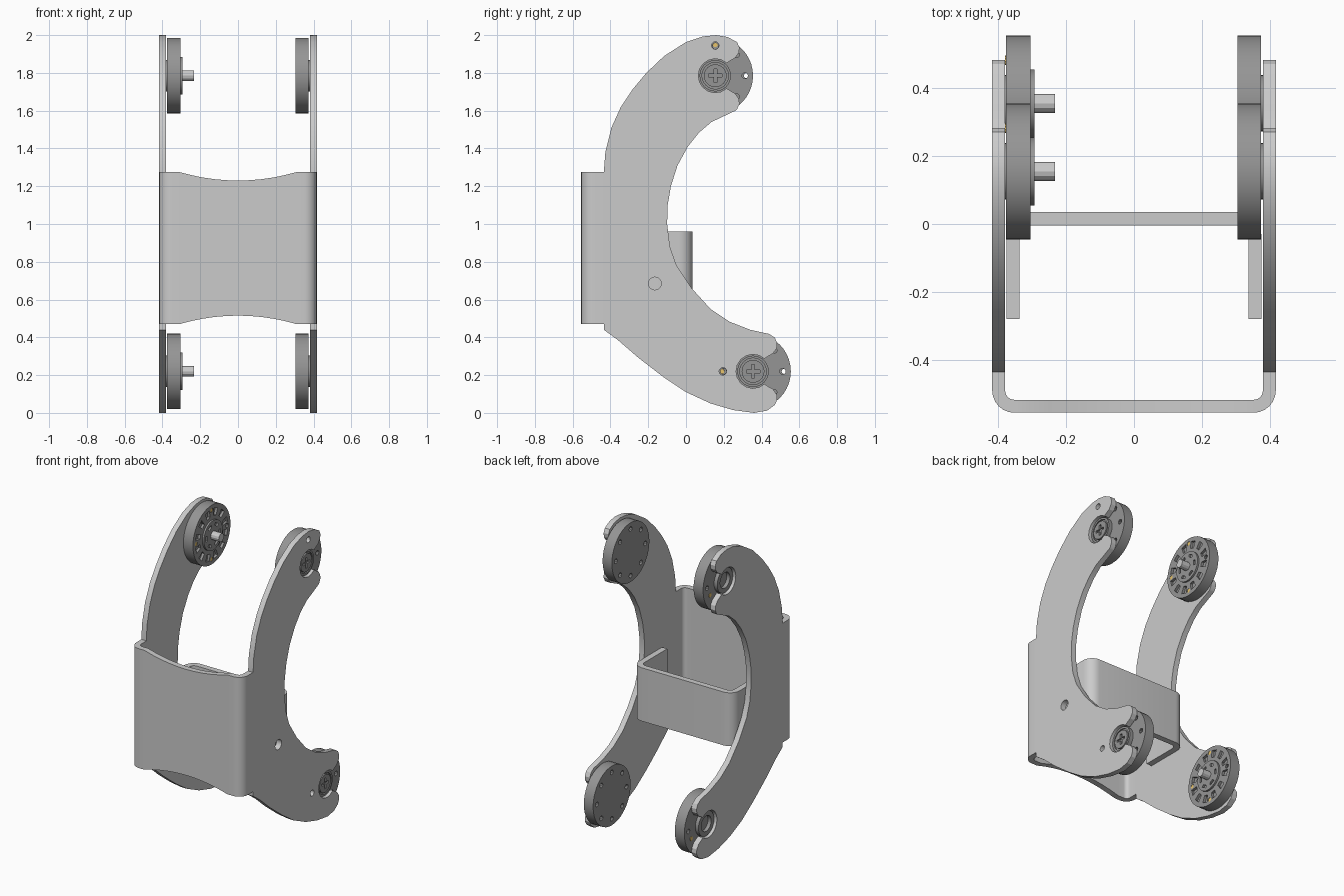
import bpy, bmesh
from math import sin, cos, pi, radians
from mathutils import Matrix

if "Cube" in bpy.data.objects:
    bpy.data.objects.remove(bpy.data.objects["Cube"])

# local curve x -> world y, local y -> world z, extrusion -> world x
TO_SIDE = Matrix(((0, 0, 1, 0), (1, 0, 0, 0), (0, 1, 0, 0), (0, 0, 0, 1)))


def material(name, rgb):
    m = bpy.data.materials.new(name)
    m.diffuse_color = (*rgb, 1)
    m.use_nodes = True
    m.node_tree.nodes["Principled BSDF"].inputs["Base Color"].default_value = m.diffuse_color
    return m


DARK = material("dark_grey", (0.3, 0.3, 0.3))
GOLD = material("gold", (0.8, 0.55, 0.15))


def circle(c, r, n=32):
    return [(c[0] + r * cos(2 * pi * i / n), c[1] + r * sin(2 * pi * i / n)) for i in range(n)]


def polar(c, r, deg):
    return (c[0] + r * cos(radians(deg)), c[1] + r * sin(radians(deg)))


def finish(name, bm, mat=None):
    bmesh.ops.remove_doubles(bm, verts=bm.verts, dist=1e-5)
    bmesh.ops.recalc_face_normals(bm, faces=bm.faces)
    me = bpy.data.meshes.new(name)
    bm.to_mesh(me)
    bm.free()
    if mat:
        me.materials.append(mat)
    ob = bpy.data.objects.new(name, me)
    bpy.context.collection.objects.link(ob)
    return ob


def slab(name, loops, x0, x1, mat=None):
    """Filled outline with holes in the y-z plane, extruded from x0 to x1."""
    cu = bpy.data.curves.new(name, 'CURVE')
    cu.dimensions = '2D'
    cu.fill_mode = 'BOTH'
    cu.extrude = abs(x1 - x0) / 2
    for pts in loops:
        sp = cu.splines.new('POLY')
        sp.points.add(len(pts) - 1)
        for p, (a, b) in zip(sp.points, pts):
            p.co = (a, b, 0, 1)
        sp.use_cyclic_u = True
    tmp = bpy.data.objects.new("tmp", cu)
    bpy.context.collection.objects.link(tmp)
    dg = bpy.context.evaluated_depsgraph_get()
    me = bpy.data.meshes.new_from_object(tmp.evaluated_get(dg))
    bm = bmesh.new()
    bm.from_mesh(me)
    bm.transform(Matrix.Translation(((x0 + x1) / 2, 0, 0)) @ TO_SIDE)
    bpy.data.objects.remove(tmp)
    bpy.data.curves.remove(cu)
    bpy.data.meshes.remove(me)
    return finish(name, bm, mat)


def u_channel(name, w, t, r, y_end, y_face, z_low, z_high, dip=0):
    """Sheet bent into a U seen from above; the face edges may dip inwards."""
    s = 1 if y_face > y_end else -1
    half = []
    for i in range(7):                      # bent corner
        a = pi / 2 * i / 6
        half.append((w - r + r * cos(a), y_face - s * r + s * r * sin(a),
                     w - r + (r - t) * cos(a), y_face - s * r + s * (r - t) * sin(a)))
    half.insert(0, (w, y_end, w - t, y_end))
    face = [x * 0.31 / 5 for x in range(5, -6, -1)] if dip else []
    path = half + [(x, y_face, x, y_face - s * t) for x in face]
    path += [(-a, b, -c, d) for a, b, c, d in reversed(half)]
    bm = bmesh.new()
    rings = []
    for xo, yo, xi, yi in path:
        d = dip * max(0, 1 - (xo / 0.31) ** 2)
        lo, hi = z_low + d, z_high - d
        rings.append([bm.verts.new(c) for c in
                      ((xo, yo, lo), (xo, yo, hi), (xi, yi, hi), (xi, yi, lo))])
    for a, b in zip(rings, rings[1:]):
        for k in range(4):
            bm.faces.new((a[k], b[k], b[(k + 1) % 4], a[(k + 1) % 4]))
    bm.faces.new(rings[0])
    bm.faces.new(rings[-1])
    return finish(name, bm)


UP, LOW = (0.155, 1.785), (0.355, 0.22)     # joint centres (y, z)


def slot(c):
    """Open keyhole slot with rounded lips, from upper lip to lower lip."""
    lip = [(0.115, 0.178), (0.128, 0.15), (0.125, 0.122), (0.105, 0.094), (0.08, 0.08)]
    arc = [polar((0, 0), 0.09, a) for a in range(48, 313, 22)]
    pts = lip + arc + [(a, -b) for a, b in reversed(lip)]
    return [(c[0] + a, c[1] + b) for a, b in pts]


# curved side plates
outer = [(0.36, 0.0), (0.25, 0.015), (0.13, 0.05), (0, 0.11), (-0.12, 0.19), (-0.25, 0.29),
         (-0.36, 0.385), (-0.435, 0.44), (-0.435, 1.275), (-0.427, 1.38), (-0.395, 1.51),
         (-0.345, 1.62), (-0.285, 1.71), (-0.21, 1.8), (-0.115, 1.89), (0, 1.963),
         (0.09, 1.993), (0.16, 2.0), (0.22, 1.99)]
inner = [(0.262, 1.6), (0.135, 1.54), (0.07, 1.485), (0.01, 1.41), (-0.045, 1.31),
         (-0.08, 1.2), (-0.097, 1.1), (-0.1, 1.0), (-0.085, 0.88), (-0.05, 0.78), (0.03, 0.66),
         (0.13, 0.55), (0.23, 0.483), (0.34, 0.44), (0.44, 0.418)]
profile = outer + slot(UP) + inner + slot(LOW) + [(0.43, 0.012)]
plate_holes = [circle((-0.165, 0.685), 0.034, 16), circle((0.155, 1.945), 0.02, 12),
               circle((0.195, 0.22), 0.02, 12)]
slab("right_side_plate", [profile] + plate_holes, 0.38, 0.417)
slab("left_side_plate", [profile], -0.417, -0.38)

# front cover and inner cross bracket
u_channel("front_cover", 0.417, 0.038, 0.065, -0.435, -0.555, 0.47, 1.275, 0.045)
u_channel("cross_bracket", 0.375, 0.039, 0.07, -0.28, 0.035, 0.6, 0.96)


def pocket(c, deg, r0, r1, span):
    return [polar(c, r, deg + d) for r, d in
            ((r0, -span), (r1, -span), (r1, span), (r0, span))]


def cross(c, a=0.036, b=0.008):
    pts = [(a, b), (b, b), (b, a), (-b, a), (-b, b), (-a, b),
           (-a, -b), (-b, -b), (-b, -a), (b, -a), (b, -b), (a, -b)]
    return [(c[0] + p, c[1] + q) for p, q in pts]


for tag, c in (("upper", UP), ("lower", LOW)):
    bolts = [circle(polar(c, 0.157, 45 * i), 0.016, 10) for i in range(8)]
    disc = circle(c, 0.2, 40)
    # right hub: plain drilled disc with a cross-slotted screw outside
    slab(tag + "_right_hub", [disc] + bolts, 0.305, 0.374, DARK)
    slab(tag + "_right_boss", [circle(c, 0.083)], 0.37, 0.39, DARK)
    slab(tag + "_right_boss_rim", [circle(c, 0.083), circle(c, 0.07)], 0.39, 0.4, DARK)
    slab(tag + "_right_screw", [circle(c, 0.06), cross(c)], 0.39, 0.402, DARK)
    # left hub: backing disc, pocketed horn face, centre flange and pin
    slab(tag + "_left_hub", [disc, bolts[0]], -0.376, -0.322, DARK)
    pockets = [pocket(c, 30 * i + 15, 0.125, 0.172, 7) for i in range(12)]
    pins = [circle(polar(c, 0.165, 90 * i), 0.014, 10) for i in range(4)]
    slab(tag + "_left_horn", [disc] + pockets + pins, -0.322, -0.305, DARK)
    slots = [pocket(c, 60 * i, 0.062, 0.08, 14) for i in range(6)]
    slab(tag + "_left_flange", [circle(c, 0.1)] + slots, -0.305, -0.293, DARK)
    slab(tag + "_left_shaft", [circle(c, 0.028, 12)], -0.305, -0.233)
    slab(tag + "_left_boss", [circle(c, 0.083), circle(c, 0.052)], -0.4, -0.37, DARK)
    # brass inserts
    for i in range(1, 4):
        p = polar(c, 0.165, 90 * i)
        slab(tag + "_insert", [circle(p, 0.0135, 10)], -0.322, -0.307, GOLD)
    slab(tag + "_outer_insert", [circle(polar(c, 0.14, -25), 0.014, 10)], -0.379, -0.37, GOLD)

# smooth shading with sharp edges kept
for ob in bpy.context.collection.objects:
    ob.select_set(True)
    bpy.context.view_layer.objects.active = ob
bpy.ops.object.shade_smooth_by_angle(angle=radians(25))
